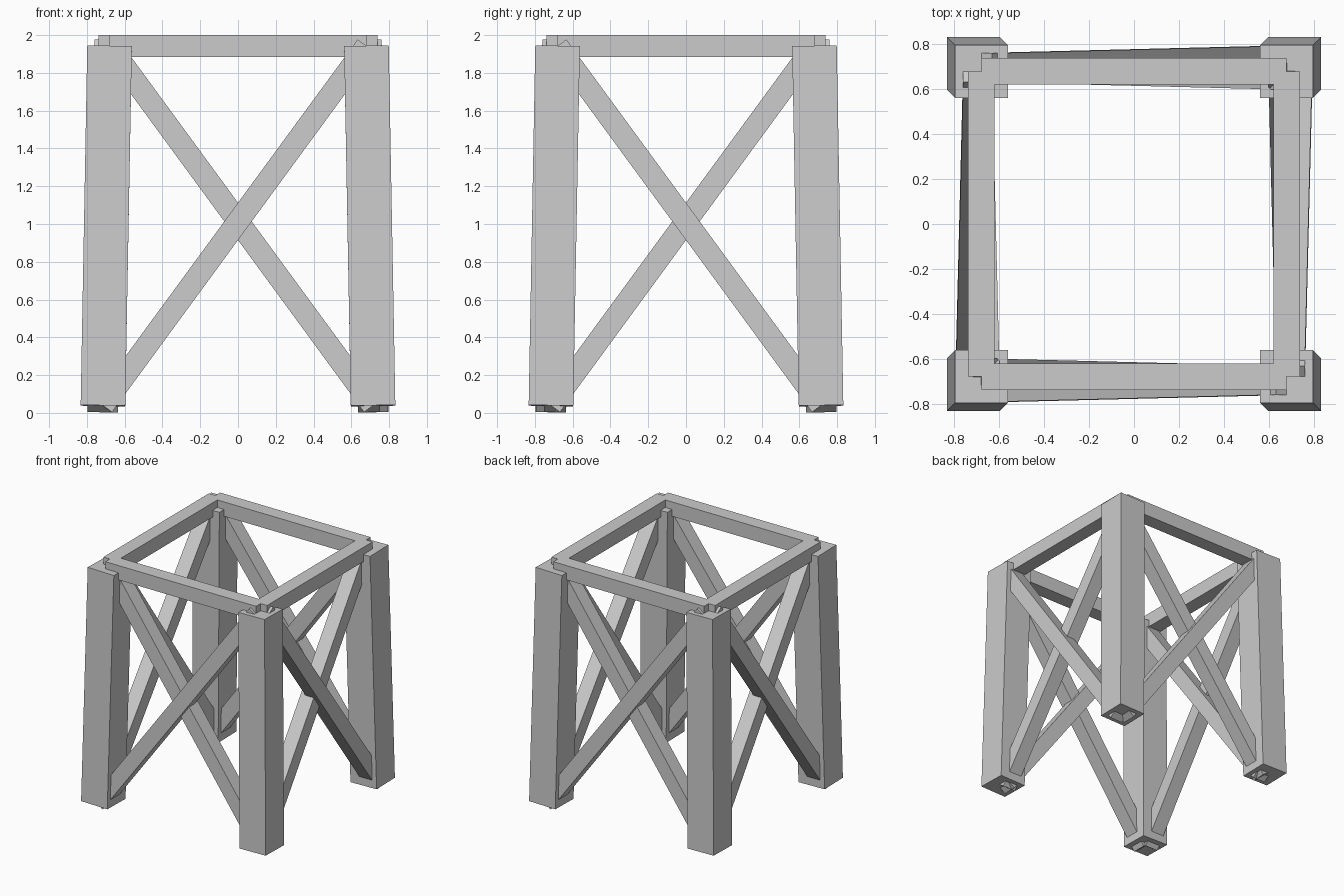
import bpy, math
from mathutils import Vector, Matrix

if "Cube" in bpy.data.objects:
    bpy.data.objects.remove(bpy.data.objects["Cube"])

TOP, BASE = 1.9415, 0.038      # heights of the beam axis ends
R_TOP, R_BASE = 0.68, 0.715    # leg axis offsets in x and y
LEG, BAR = 0.236, 0.117        # square beam widths


def beam(name, a, b, width, outward):
    """Square beam along a-b with one face turned towards outward."""
    a, b = Vector(a), Vector(b)
    d = (b - a).normalized()
    u = (outward - outward.dot(d) * d).normalized()
    v = d.cross(u)
    rot = Matrix((u, v, d)).transposed().to_4x4()
    bpy.ops.mesh.primitive_cube_add(size=1)
    ob = bpy.context.object
    ob.name = name
    size = Matrix.Diagonal((width, width, (b - a).length, 1))
    ob.data.transform(Matrix.Translation((a + b) / 2) @ rot @ size)
    return ob


# Four slightly leaning legs
for sx in (-1, 1):
    for sy in (-1, 1):
        beam("leg", (sx * R_BASE, sy * R_BASE, BASE),
             (sx * R_TOP, sy * R_TOP, TOP), LEG, Vector((sx, 0, 0)))

# Each side: a top rail and two crossed braces, one outside the other
for k, side in enumerate(("front", "right", "back", "left")):
    turn = Matrix.Rotation(k * math.pi / 2, 3, 'Z')
    out = turn @ Vector((0, -1, 0))
    hand = -1 if k % 2 == 0 else 1
    beam(side + "_top_rail", turn @ Vector((-R_TOP, -R_TOP, TOP)),
         turn @ Vector((R_TOP, -R_TOP, TOP)), BAR, out)
    for label, s, shift in (("outer", hand, 0.022), ("inner", -hand, -0.022)):
        low = turn @ Vector((s * R_BASE, -R_BASE - shift, BASE))
        high = turn @ Vector((-s * R_TOP, -R_TOP - shift, TOP))
        beam(f"{side}_{label}_brace", low, high, BAR, out)
